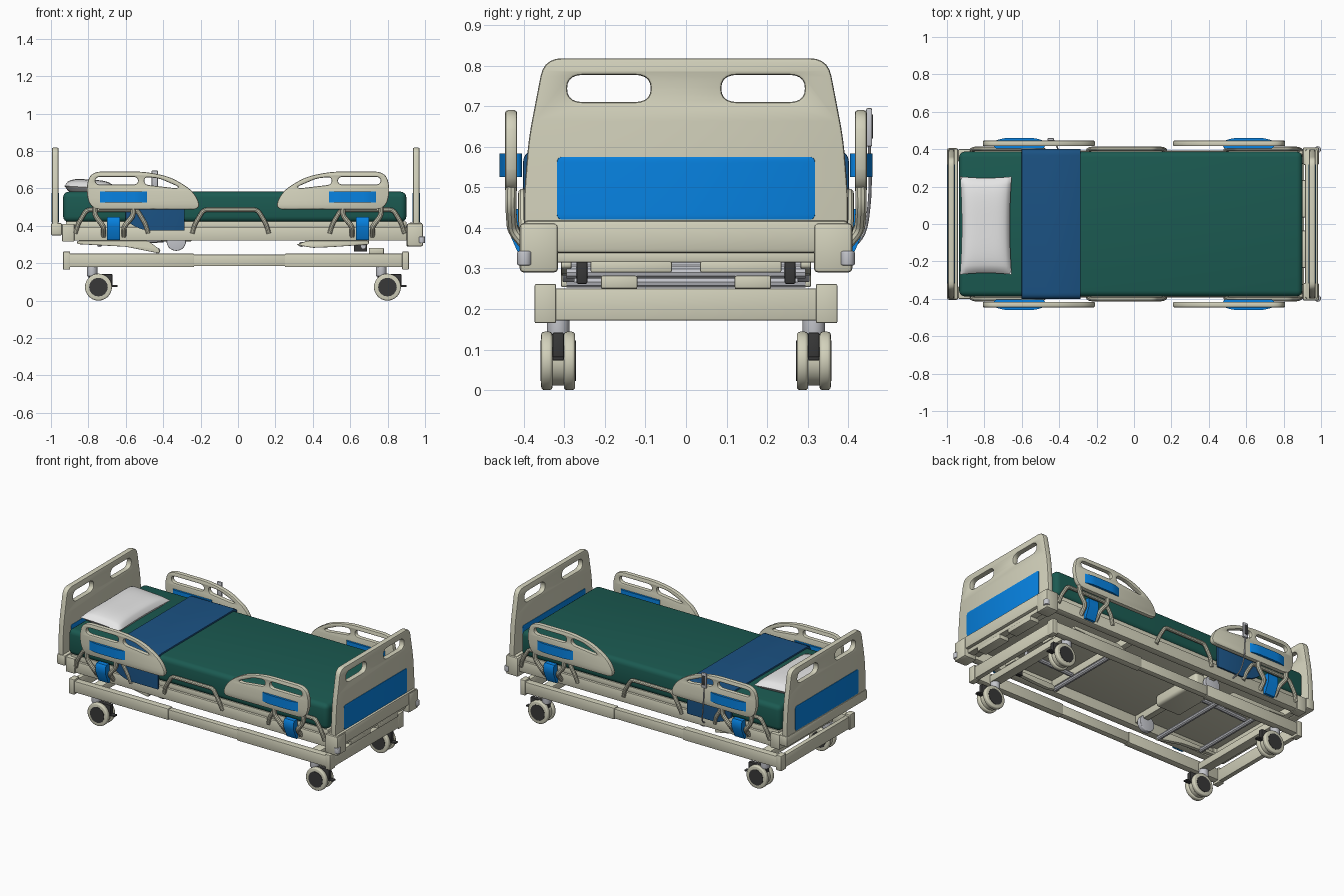
import bpy, bmesh, math
from mathutils import Matrix, Vector

if "Cube" in bpy.data.objects:
    bpy.data.objects.remove(bpy.data.objects["Cube"])


def material(name, rgb):
    m = bpy.data.materials.new(name)
    m.diffuse_color = (*rgb, 1)
    m.use_nodes = True
    m.node_tree.nodes["Principled BSDF"].inputs["Base Color"].default_value = m.diffuse_color
    return m


BEIGE = material("beige plastic", (0.65, 0.64, 0.50))
BLUE = material("bright blue", (0.002, 0.225, 0.76))
GREEN = material("mattress green", (0.011, 0.103, 0.083))
NAVY = material("blanket blue", (0.011, 0.085, 0.23))
WHITE = material("pillow white", (0.80, 0.80, 0.80))
METAL = material("light metal", (0.55, 0.56, 0.60))
DARK = material("dark rubber", (0.04, 0.04, 0.04))


def add(name, mesh, mat):
    ob = bpy.data.objects.new(name, mesh)
    bpy.context.collection.objects.link(ob)
    mesh.materials.clear()
    mesh.materials.append(mat)
    return ob


def from_bm(name, bm, mat):
    bmesh.ops.recalc_face_normals(bm, faces=bm.faces)
    if bm.calc_volume(signed=True) < 0:
        bmesh.ops.reverse_faces(bm, faces=bm.faces)
    mesh = bpy.data.meshes.new(name)
    bm.to_mesh(mesh)
    bm.free()
    return add(name, mesh, mat)


def box(name, x, y, z, mat, bevel=0.004, seg=2):
    """Bevelled box from (min, max) ranges."""
    bm = bmesh.new()
    bmesh.ops.create_cube(bm, size=1)
    for v in bm.verts:
        v.co = [r[0] + (c + 0.5) * (r[1] - r[0]) for c, r in zip(v.co, (x, y, z))]
    if bevel:
        bmesh.ops.bevel(bm, geom=bm.edges[:], offset=bevel, segments=seg, profile=0.5, affect='EDGES')
    return from_bm(name, bm, mat)


def cyl(name, centre, r, depth, axis, mat, n=28, bevel=0.0):
    bm = bmesh.new()
    bmesh.ops.create_cone(bm, cap_ends=True, segments=n, radius1=r, radius2=r, depth=depth)
    if bevel:
        rim = [e for e in bm.edges if abs(e.verts[0].co.z - e.verts[1].co.z) < 1e-6]
        bmesh.ops.bevel(bm, geom=rim, offset=bevel, segments=3, profile=0.5, affect='EDGES')
    q = Vector((0, 0, 1)).rotation_difference(Vector(axis))
    bm.transform(Matrix.Translation(centre) @ q.to_matrix().to_4x4())
    return from_bm(name, bm, mat)


def curve_mesh(name, cu, mat, matrix=Matrix()):
    tmp = bpy.data.objects.new(name, cu)
    bpy.context.collection.objects.link(tmp)
    dg = bpy.context.evaluated_depsgraph_get()
    mesh = bpy.data.meshes.new_from_object(tmp.evaluated_get(dg))
    bpy.data.objects.remove(tmp)
    bm = bmesh.new()
    bm.from_mesh(mesh)
    bmesh.ops.remove_doubles(bm, verts=bm.verts, dist=1e-5)
    bm.transform(matrix)
    return from_bm(name, bm, mat)


def spline(cu, pts, closed):
    s = cu.splines.new('POLY')
    s.points.add(len(pts) - 1)
    for p, q in zip(s.points, pts):
        p.co = (*q, 1) if len(q) == 3 else (*q, 0, 1)
    s.use_cyclic_u = closed


def rounded(pts, r, closed=True, n=5):
    """Round the corners of a polyline with small quadratic arcs."""
    vs = [Vector(p) for p in pts]
    out = []
    for i, p in enumerate(vs):
        if not closed and i in (0, len(vs) - 1):
            out.append(p)
            continue
        a, b = vs[i - 1] - p, vs[(i + 1) % len(vs)] - p
        s = p + a.normalized() * min(r, a.length * 0.49)
        e = p + b.normalized() * min(r, b.length * 0.49)
        for k in range(n + 1):
            t = k / n
            out.append(s * (1 - t) ** 2 + p * 2 * t * (1 - t) + e * t * t)
    return out


def plate(name, outlines, plane, at, thick, mat, bevel=0.006):
    """Extruded outline with holes, in the YZ or XZ plane, centred at the given depth."""
    cu = bpy.data.curves.new(name, 'CURVE')
    cu.dimensions, cu.fill_mode = '2D', 'BOTH'
    cu.extrude, cu.bevel_depth, cu.bevel_resolution = thick / 2 - bevel, bevel, 1
    cu.offset = -bevel
    for o in outlines:
        spline(cu, o, True)
    if plane == 'YZ':
        m = Matrix(((0, 0, 1, at), (1, 0, 0, 0), (0, 1, 0, 0), (0, 0, 0, 1)))
    else:
        m = Matrix(((1, 0, 0, 0), (0, 0, -1, at), (0, 1, 0, 0), (0, 0, 0, 1)))
    return curve_mesh(name, cu, mat, m)


def tube(name, pts, r, mat, bend=0.02):
    cu = bpy.data.curves.new(name, 'CURVE')
    cu.dimensions, cu.bevel_depth, cu.bevel_resolution, cu.use_fill_caps = '3D', r, 3, True
    spline(cu, rounded(pts, bend, False) if len(pts) > 2 else [Vector(p) for p in pts], False)
    return curve_mesh(name, cu, mat)


def rect(a, b, c, d):
    return [(a, c), (b, c), (b, d), (a, d)]


# Head and foot boards: rounded panel, two grip holes, blue inlay on both faces
for end, x, bottom in (("head", -0.977, 0.35), ("foot", 0.953, 0.34)):
    half = [(0.398, bottom), (0.400, 0.47), (0.388, 0.62), (0.35, 0.818)]
    outer = rounded(half + [(-y, z) for y, z in reversed(half)], 0.045)
    holes = [rounded(rect(*sorted((s * 0.293, s * 0.087)), 0.710, 0.777), 0.04) for s in (-1, 1)]
    plate(end + "_board", [outer] + holes, 'YZ', x, 0.036, BEIGE, 0.007)
    for s in (-1, 1):
        plate(end + "_board_panel", [rounded(rect(-0.318, 0.318, 0.42, 0.575), 0.015)],
              'YZ', x + s * 0.018, 0.006, BLUE, 0.001)
box("head_board_base", (-1.0, -0.94), (-0.405, 0.405), (0.348, 0.415), BEIGE, 0.01)
box("foot_board_base", (0.915, 0.985), (-0.40, 0.40), (0.338, 0.418), BEIGE, 0.01)
box("foot_board_lip", (0.92, 0.965), (-0.32, 0.32), (0.315, 0.342), BEIGE)
for s in (-1, 1):
    box("foot_corner_block", (0.902, 0.99), sorted((s * 0.315, s * 0.41)), (0.29, 0.412), BEIGE, 0.01)
    cyl("corner_bumper", (0.982, s * 0.398, 0.325), 0.018, 0.035, (0, 0, 1), METAL, 20, 0.004)
    box("foot_lower_plate", (0.90, 0.965), sorted((s * 0.035, s * 0.235)), (0.29, 0.318), BEIGE)

# Mattress on its deck
box("mattress", (-0.935, 0.90), (-0.387, 0.387), (0.42, 0.582), GREEN, 0.03, 4)
box("deck", (-0.92, 0.90), (-0.378, 0.378), (0.385, 0.424), BEIGE)

# Blanket: arch-shaped strip with a rounded lower corner towards the pillow
arch_out = rounded([(0.402, 0.375), (0.402, 0.592), (-0.402, 0.592), (-0.402, 0.375)], 0.035, False)
arch_in = rounded([(-0.387, 0.375), (-0.387, 0.58), (0.387, 0.58), (0.387, 0.375)], 0.03, False)
blanket = plate("blanket", [arch_out + arch_in], 'YZ', -0.443, 0.315, NAVY, 0.003)
bm = bmesh.new()
bm.from_mesh(blanket.data)
for x in (-0.585, -0.565, -0.54, -0.51, -0.47):
    bmesh.ops.bisect_plane(bm, geom=bm.verts[:] + bm.edges[:] + bm.faces[:], plane_co=(x, 0, 0), plane_no=(1, 0, 0))
for v in bm.verts:
    if v.co.z < 0.40:
        v.co.z += 0.055 * max(0, (-0.47 - v.co.x) / 0.13) ** 2
bm.to_mesh(blanket.data)
bm.free()

# Pillow: two domed sheets with pinched edges
bm = bmesh.new()
for s in (-1, 1):
    g = bmesh.ops.create_grid(bm, x_segments=20, y_segments=24, size=1)
    for v in g["verts"]:
        u, w = v.co.x, v.co.y
        dome = max(0, (1 - u ** 4) * (1 - w ** 4)) ** 0.5
        v.co = (-0.792 + u * 0.138 * (1 - 0.07 * (1 - w * w)),
                -0.008 + w * 0.262 * (1 - 0.03 * (1 - u * u)),
                0.605 - 0.008 * u + s * 0.042 * dome)
bmesh.ops.remove_doubles(bm, verts=bm.verts, dist=1e-4)
from_bm("pillow", bm, WHITE)

# Upper frame and the bent grip tubes along it
for s in (-1, 1):
    box("upper_side_rail", (-0.90, 0.91), sorted((s * 0.345, s * 0.392)), (0.32, 0.392), BEIGE)
    box("upper_rail_end", (-0.94, -0.875), sorted((s * 0.335, s * 0.40)), (0.315, 0.41), BEIGE)
    for a, b in ((-0.87, -0.48), (-0.245, 0.165), (0.49, 0.89)):
        tube("side_grip_tube", [(a, s * 0.394, 0.36), (a + 0.015, s * 0.402, 0.41), (a + 0.06, s * 0.402, 0.485),
                                (b - 0.06, s * 0.402, 0.485), (b - 0.015, s * 0.402, 0.41),
                                (b, s * 0.394, 0.36)], 0.012, BEIGE)
for x in (-0.915, -0.32, 0.30, 0.88):
    box("upper_cross_bar", (x - 0.02, x + 0.02), (-0.36, 0.36), (0.34, 0.395), BEIGE)

# Folding side guards: one design repeated at four corners
shape = [(0.790, 0.487), (0.815, 0.60), (0.786, 0.69), (0.50, 0.69), (0.36, 0.662), (0.235, 0.585),
         (0.194, 0.487), (0.30, 0.487), (0.44, 0.487)]
slot = rect(0.535, 0.762, 0.620, 0.662)
slope = [(0.50, 0.620), (0.50, 0.662), (0.42, 0.653), (0.315, 0.608), (0.33, 0.60)]
hinge = [(0.39, 0.325), (0.408, 0.325), (0.438, 0.392), (0.438, 0.435), (0.43, 0.447), (0.40, 0.447)]
for end, mx in (("head", -1), ("foot", 1)):
    for s in (-1, 1):
        outs = [rounded([(mx * x, z) for x, z in o], r) for o, r in ((shape, 0.06), (slot, 0.03), (slope, 0.025))]
        plate(end + "_side_guard", outs, 'XZ', s * 0.431, 0.030, BEIGE, 0.007)
        grip = [(0.75, 0.404), (0.75, 0.444), (0.69, 0.46), (0.535, 0.46), (0.475, 0.444), (0.475, 0.404)]
        # Blue grip pad and the cranked hinge cover, as extruded outlines
        for name, pts, step in (
                ("_guard_blue_grip", [(mx * x, s * y, 0.525) for x, y in rounded(grip, 0.02)], (0, 0, 0.058)),
                ("_hinge_cover", [(mx * 0.63, s * y, z) for y, z in hinge], (mx * 0.07, 0, 0))):
            bm = bmesh.new()
            f = bm.faces.new([bm.verts.new(p) for p in pts])
            up = bmesh.ops.extrude_face_region(bm, geom=[f])["geom"]
            bmesh.ops.translate(bm, vec=step, verts=[v for v in up if isinstance(v, bmesh.types.BMVert)])
            from_bm(end + name, bm, BLUE)
        for top, low in ((0.765, 0.718), (0.56, 0.610)):
            tube("guard_arm", [(mx * top, s * 0.431, 0.50), (mx * top, s * 0.432, 0.455),
                               (mx * low, s * 0.428, 0.395), (mx * low, s * 0.385, 0.345)], 0.014, BEIGE)

# Hand control hooked on the back head guard, with its cable
box("hand_control", (-0.462, -0.428), (0.444, 0.459), (0.60, 0.695), METAL, 0.004)
box("hand_control_keys", (-0.456, -0.434), (0.456, 0.461), (0.62, 0.68), DARK, 0.001)
tube("hand_control_cable", [(-0.445, 0.452, 0.605), (-0.44, 0.455, 0.48), (-0.42, 0.44, 0.37),
                            (-0.40, 0.38, 0.34)], 0.004, METAL, 0.05)

# Lower base frame
for s in (-1, 1):
    y = s * 0.347
    for a, b, h in ((-0.92, -0.235, 0.036), (-0.24, 0.255, 0.031), (0.25, 0.90, 0.036)):
        box("base_side_rail", (a, b), (y - h * 0.6, y + h * 0.6), (0.215 - h, 0.215 + h), BEIGE)
    for a, b in ((-0.935, -0.897), (0.878, 0.913)):
        box("base_corner_block", (a, b), sorted((s * 0.32, s * 0.373)), (0.165, 0.262), BEIGE)
for x in (-0.915, 0.895):
    box("base_cross_bar", (x - 0.015, x + 0.015), (-0.33, 0.33), (0.172, 0.25), BEIGE)
for x in (-0.78, 0.765):
    box("base_caster_bar", (x - 0.03, x + 0.03), (-0.335, 0.335), (0.19, 0.235), BEIGE)

# Twin wheel casters
for x in (-0.78, 0.765):
    for s in (-1, 1):
        y, wx = s * 0.315, x + 0.034
        cyl("caster_stem", (x, y, 0.165), 0.028, 0.07, (0, 0, 1), METAL, 24, 0.003)
        box("caster_fork", (x - 0.02, wx + 0.074), (y - 0.014, y + 0.014), (0.073, 0.142), DARK)
        cyl("caster_hub", (wx, y, 0.073), 0.062, 0.03, (0, 1, 0), BEIGE)
        for k in (-1, 1):
            cyl("caster_wheel", (wx, y + k * 0.028, 0.072), 0.072, 0.028, (0, 1, 0), BEIGE, 32, 0.008)
            cyl("caster_wheel_cap", (wx, y + k * 0.0415, 0.072), 0.050, 0.005, (0, 1, 0), DARK, 16)
        box("caster_brake_pedal", (wx + 0.06, wx + 0.103), (y - 0.014, y + 0.014), (0.073, 0.083), DARK, 0.003)

# Lifting linkage, actuators and motor housing
arms = ([(-0.86, 0.302), (-0.60, 0.288), (-0.42, 0.252), (-0.42, 0.275), (-0.48, 0.32), (-0.86, 0.32)],
        [(0.31, 0.298), (0.40, 0.282), (0.50, 0.286), (0.70, 0.30), (0.70, 0.32), (0.37, 0.32)])
for s in (-1, 1):
    for arm in arms:
        plate("lift_arm", [rounded(arm, 0.01)], 'XZ', s * 0.295, 0.025, BEIGE, 0.003)
    box("lift_post", (0.62, 0.69), sorted((s * 0.243, s * 0.27)), (0.262, 0.32), DARK)
    box("actuator_bracket", (0.70, 0.78), sorted((s * 0.12, s * 0.21)), (0.25, 0.282), BEIGE)
    cyl("backrest_pivot_disc", (-0.33, s * 0.29, 0.318), 0.052, 0.03, (0, 1, 0), METAL, 28, 0.004)
for x, z in ((-0.74, 0.30), (-0.43, 0.267), (0.34, 0.30), (0.67, 0.29)):
    tube("lift_cross_tube", [(x, -0.295, z), (x, 0.295, z)], 0.015, METAL)
for a, b, y in ((-0.72, -0.40, 0.12), (0.36, 0.70, -0.12)):
    tube("actuator_rod", [(a, y, 0.31), (b, y, 0.325)], 0.015, METAL)
box("motor_housing", (-0.42, -0.24), (-0.10, 0.26), (0.315, 0.39), BEIGE, 0.02, 3)

# Smooth shading with sharp edges kept
for ob in bpy.context.scene.objects:
    ob.select_set(True)
    bpy.context.view_layer.objects.active = ob
bpy.ops.object.shade_smooth_by_angle(angle=math.radians(35))
